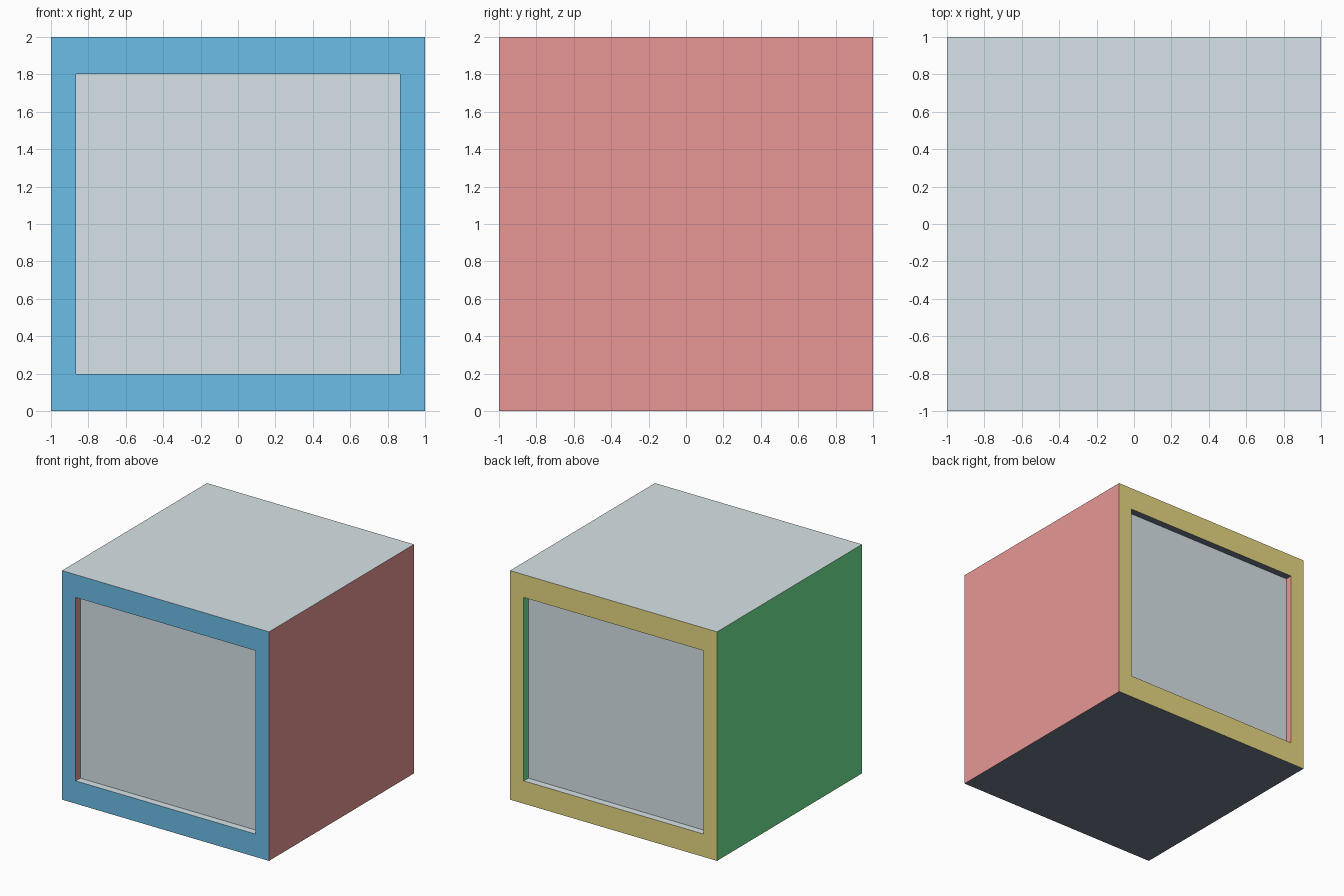
import bpy
import bmesh

default = bpy.data.objects.get("Cube")
if default:
    bpy.data.objects.remove(default, do_unlink=True)

SIDE = 0.1875      # frame width at the sides
RAIL = 0.25        # frame width at top and bottom
DEPTH = 0.0625     # recess depth


def linear(hex_code):
    values = [int(hex_code[i:i + 2], 16) / 255 for i in (0, 2, 4)]
    return [v / 12.92 if v < 0.04045 else ((v + 0.055) / 1.055) ** 2.4 for v in values] + [1.0]


def material(name, hex_code):
    mat = bpy.data.materials.new(name)
    mat.use_nodes = True
    colour = linear(hex_code)
    mat.diffuse_color = colour
    mat.node_tree.nodes["Principled BSDF"].inputs["Base Color"].default_value = colour
    return mat


palette = {
    "pale_grey": "ECF8FD",
    "slate": "6E788C",
    "sky_blue": "76D0FE",
    "soft_yellow": "FEEE91",
    "coral_pink": "FFA7A4",
    "mint_green": "7BFFA3",
}
names = list(palette)


def colour_of(face):
    """Colour follows the direction a face looks; recessed panels are grey."""
    n = face.normal
    if abs(n.y) > 0.5:
        if abs(face.calc_center_median().y) < 1 - DEPTH / 2:
            return "pale_grey"
        return "sky_blue" if n.y < 0 else "soft_yellow"
    if abs(n.x) > 0.5:
        return "coral_pink" if n.x > 0 else "mint_green"
    return "pale_grey" if n.z > 0 else "slate"


# Block with a framed recess in the front and back
bm = bmesh.new()
bmesh.ops.create_cube(bm, size=2)
panels = [f for f in bm.faces if abs(f.normal.y) > 0.5]
bmesh.ops.inset_individual(bm, faces=panels, thickness=SIDE)
for panel in panels:
    for v in panel.verts:
        v.co.z *= (1 - RAIL) / (1 - SIDE)

# Push each panel inwards, leaving straight reveals
for panel in panels:
    new = bmesh.ops.extrude_discrete_faces(bm, faces=[panel])["faces"]
    for face in new:
        for v in face.verts:
            v.co.y *= 1 - DEPTH

bmesh.ops.translate(bm, verts=bm.verts, vec=(0, 0, 1))
bm.normal_update()
for face in bm.faces:
    face.material_index = names.index(colour_of(face))

mesh = bpy.data.meshes.new("framed_block")
bm.to_mesh(mesh)
bm.free()
for name in names:
    mesh.materials.append(material(name, palette[name]))
block = bpy.data.objects.new("framed_block", mesh)
bpy.context.collection.objects.link(block)
